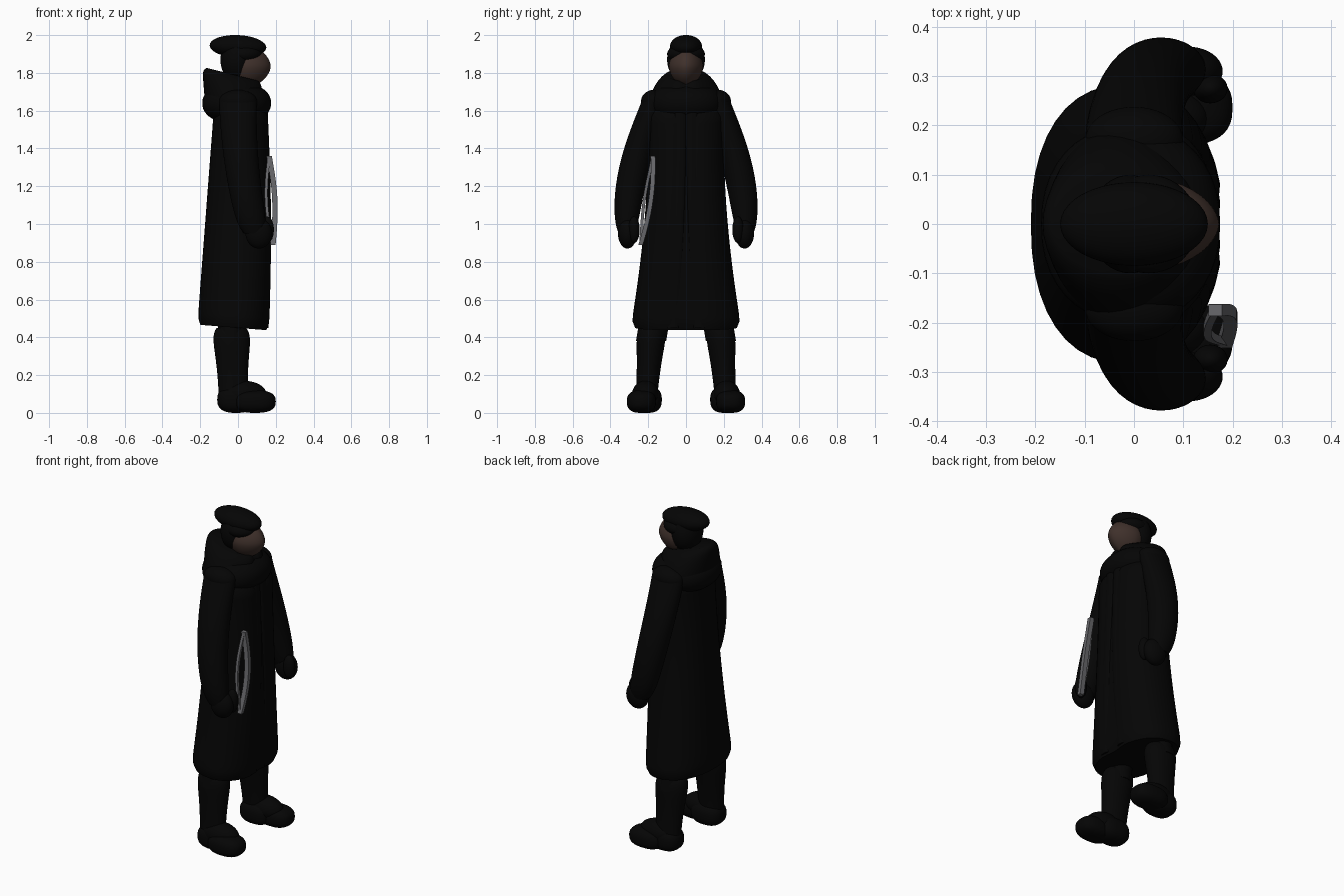
import bpy, bmesh
from math import cos, sin, pi, exp

cube = bpy.data.objects.get("Cube")
if cube:
    bpy.data.objects.remove(cube, do_unlink=True)


def material(name, red, green, blue):
    made = bpy.data.materials.new(name)
    made.use_nodes = True
    colour = (red, green, blue, 1)
    made.diffuse_color = colour
    made.node_tree.nodes["Principled BSDF"].inputs["Base Color"].default_value = colour
    return made


black_cloth = material("black cloth", 0.0015, 0.0015, 0.0015)
skin = material("skin", 0.05, 0.03, 0.024)
grey_metal = material("grey metal", 0.14, 0.14, 0.15)


def power(value, exponent):
    return abs(value) ** exponent * (1 if value >= 0 else -1)


def mix(start, end, t):
    return start + (end - start) * t


def skin_rings(name, rings, mat):
    """Join equal rings of points into one closed, smooth shaded surface."""
    bm = bmesh.new()
    loops = [[bm.verts.new(point) for point in ring] for ring in rings]
    for low, high in zip(loops, loops[1:]):
        for i in range(len(low)):
            bm.faces.new((low[i - 1], low[i], high[i], high[i - 1]))
    bm.faces.new(loops[0])
    bm.faces.new(loops[-1])
    bmesh.ops.recalc_face_normals(bm, faces=bm.faces)
    mesh = bpy.data.meshes.new(name)
    bm.to_mesh(mesh)
    bm.free()
    mesh.materials.append(mat)
    part = bpy.data.objects.new(name, mesh)
    bpy.context.collection.objects.link(part)
    bpy.ops.object.select_all(action="DESELECT")
    part.select_set(True)
    bpy.context.view_layer.objects.active = part
    bpy.ops.object.shade_smooth_by_angle(angle=pi / 3)


def loft(name, rule, mat, square=2.0, tilt=0.0, groove=0.0, dip=0.0, sides=40, steps=24):
    """The rule maps t in 0..1 to height, centre x, centre y, radius x, radius y."""
    rings = []
    for step in range(steps + 1):
        z, cx, cy, rx, ry = rule(step / steps)
        ring = []
        for i in range(sides):
            angle = 2 * pi * i / sides
            c, s = cos(angle), sin(angle)
            front = exp(-(s * 5) ** 2) if c > 0 else 0
            x = cx + rx * power(c, 2 / square) - groove * front
            y = cy + ry * power(s, 2 / square)
            ring.append((x, y, z + tilt * x - dip * front))
        rings.append(ring)
    skin_rings(name, rings, mat)


def ball(name, centre, radii, mat, square=2.0, tilt=0.0):
    """Ellipsoid; blockier when square is above two, more pointed below."""
    def rule(t):
        angle = mix(-pi / 2, pi / 2, t)
        around = max(cos(angle), 0.01) ** (2 / square)
        z = centre[2] + radii[2] * power(sin(angle), 2 / square)
        return z, centre[0], centre[1], radii[0] * around, radii[1] * around
    loft(name, rule, mat, square, tilt)


# Long coat: flares to the hem, rounds in at the hem edge and the shoulders
def coat(t):
    flare = (1 - t) ** 2
    edge = 1 - 0.08 * exp(-t * 60) - 0.4 * max(0, t - 0.9) * 10 * t
    belly = 0.008 * sin(pi * t)
    return (mix(0.45, 1.7, t), mix(-0.02, 0.02, t) + belly, 0,
            (mix(0.195, 0.14, t) + belly) * edge,
            (0.187 + 0.106 * flare + 0.025 * t ** 4) * edge)


loft("coat", coat, black_cloth, square=2.3, tilt=-0.08, groove=0.02, steps=40)


# Soft roll of the lowered hood, with a sloping collar above it
def collar(t):
    rim = 1 - 0.15 * t ** 12
    return (mix(1.6, 1.785, t), -0.025, 0, (0.15 + 0.015 * t) * rim,
            (0.2 - 0.08 * t * t) * rim)


ball("hood_roll", (-0.007, 0, 1.64), (0.182, 0.2, 0.11), black_cloth, square=2.2)
loft("hood_collar", collar, black_cloth, tilt=-0.25, groove=0.015, dip=0.02)

# Head with a pointed profile, and a soft cap bulging over its back
ball("head", (0.05, 0, 1.835), (0.123, 0.09, 0.11), skin, square=1.75)
ball("cap_band", (-0.008, 0, 1.87), (0.085, 0.1, 0.12), black_cloth)
ball("cap_side", (0.03, 0, 1.9), (0.1, 0.1, 0.055), black_cloth)
ball("cap_crown", (0, 0, 1.94), (0.15, 0.085, 0.06), black_cloth, tilt=-0.04)

for side, label in ((1, "left_"), (-1, "right_")):
    # Arms bow outward and drift forward toward the hand
    def sleeve(t):
        outward = 0.17 + 0.145 * sin(t * pi / 2)
        cuff = 1 - 0.3 * t ** 14
        return (mix(1.66, 0.95, t), 0.085 * t * t, side * outward,
                mix(0.1, 0.08, t) * cuff, (0.06 + 0.02 * sin(pi * t)) * cuff)

    # Trouser leg hidden in the coat at its top
    def leg(t):
        return mix(0.38, 0.65, t), -0.035, side * mix(0.185, 0.14, t), 0.07, 0.08

    # Boot shaft widens to its rim, then turns in
    def shaft(t):
        rim = 1 - 0.3 * t ** 10
        return (mix(0.08, 0.45, t), mix(-0.025, -0.035, t), side * mix(0.21, 0.18, t),
                mix(0.077, 0.112, t * t) * rim, mix(0.058, 0.088, t * t) * rim)

    # Placket edge parting toward the hem
    def placket(t):
        spread = (1 - t) ** 2
        return (mix(0.45, 1.6, t), mix(0.15, 0.145, t) + 0.015 * sin(pi * t),
                side * (0.03 + 0.04 * spread), 0.012, 0.03)

    loft(label + "sleeve", sleeve, black_cloth)
    loft(label + "leg", leg, black_cloth)
    loft(label + "boot_shaft", shaft, black_cloth)
    loft(label + "coat_edge", placket, black_cloth)
    ball(label + "shoulder", (0, side * 0.17, 1.65), (0.1, 0.068, 0.06), black_cloth)
    ball(label + "hand", (0.11, side * 0.31, 0.95), (0.07, 0.05, 0.08), black_cloth)
    ball(label + "thumb", (0.155, side * 0.275, 0.97), (0.035, 0.03, 0.07), black_cloth)
    # Feet turn slightly outward
    ball(label + "boot_heel", (-0.01, side * 0.205, 0.07), (0.1, 0.077, 0.07),
         black_cloth, square=2.6)
    ball(label + "boot_toe", (0.09, side * 0.236, 0.06), (0.11, 0.077, 0.06),
         black_cloth, square=2.6)
    ball(label + "boot_instep", (0.03, side * 0.215, 0.1), (0.12, 0.07, 0.07), black_cloth)


# Slim metal loop at the right hand, made of two bowed strips
def strip(name, bow_x, bow_y, width, depth, steps=20):
    rings = []
    for step in range(steps + 1):
        t = step / steps
        bend = sin(pi * t)
        x = mix(0.165, 0.185, t) + bow_x * bend
        y = -0.175 - 0.065 * t * t + bow_y * bend
        z = mix(1.36, 0.89, t)
        rings.append([(x + width * a, y + depth * b, z)
                      for a, b in ((-1, -1), (1, -1), (1, 1), (-1, 1))])
    skin_rings(name, rings, grey_metal)


strip("blade_outer", 0.02, 0.005, 0.014, 0.012)
strip("blade_inner", -0.025, -0.03, 0.008, 0.008)
